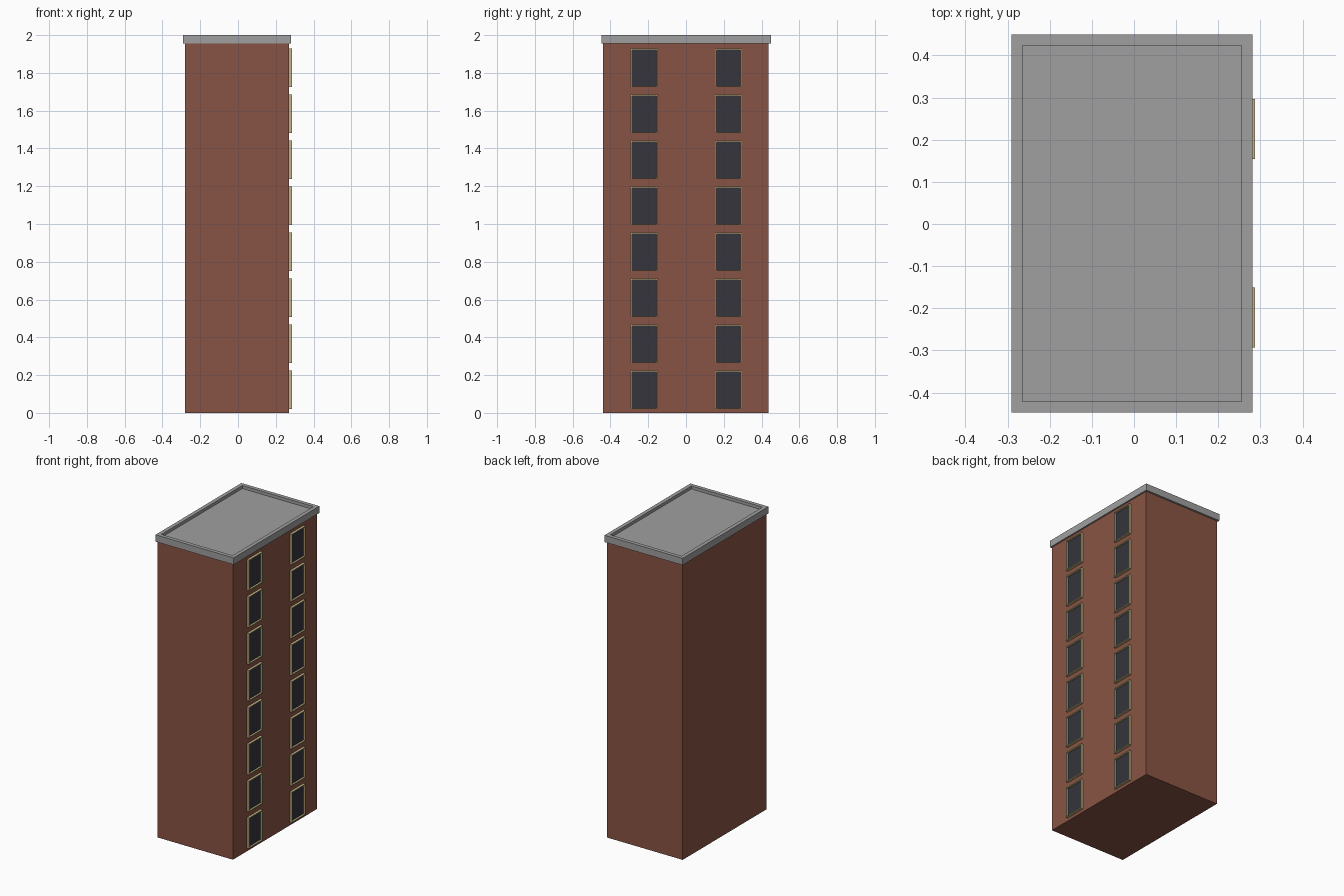
import bpy, bmesh
from mathutils import Vector

if "Cube" in bpy.data.objects:
    bpy.data.objects.remove(bpy.data.objects["Cube"])


def material(name, rgb):
    m = bpy.data.materials.new(name)
    m.diffuse_color = (*rgb, 1)
    m.use_nodes = True
    m.node_tree.nodes["Principled BSDF"].inputs["Base Color"].default_value = m.diffuse_color
    return m


brick = material("brick red", (0.25, 0.088, 0.058))
concrete = material("roof grey", (0.35, 0.35, 0.35))
trim = material("cream trim", (0.56, 0.47, 0.24))
glass = material("dark glass", (0.036, 0.035, 0.045))


def add_box(bm, lo, hi):
    """Add a box from two corners and return its faces."""
    lo, hi = Vector(lo), Vector(hi)
    verts = bmesh.ops.create_cube(bm, size=1)["verts"]
    for v in verts:
        v.co = Vector([(lo[i] + hi[i]) / 2 + v.co[i] * (hi[i] - lo[i]) for i in range(3)])
    return list({f for v in verts for f in v.link_faces})


def recess(bm, faces, direction, rim, depth, index=0):
    """Inset the face pointing in a direction and push it inwards."""
    d = Vector(direction)
    bm.normal_update()
    face = max(faces, key=lambda f: f.normal.dot(d))
    bmesh.ops.inset_region(bm, faces=[face], thickness=rim)
    inner = bmesh.ops.extrude_discrete_faces(bm, faces=[face])["faces"][0]
    for v in inner.verts:
        v.co -= d * depth
    inner.material_index = index


def finish(bm, name, mats):
    mesh = bpy.data.meshes.new(name)
    bm.normal_update()
    bm.to_mesh(mesh)
    bm.free()
    for m in mats:
        mesh.materials.append(m)
    bpy.context.collection.objects.link(bpy.data.objects.new(name, mesh))


# Brick tower block
bm = bmesh.new()
add_box(bm, (-0.281, -0.44, 0), (0.271, 0.436, 1.957))
finish(bm, "tower_walls", [brick])

# Roof slab with a sunken deck behind a low rim
bm = bmesh.new()
faces = add_box(bm, (-0.29, -0.447, 1.955), (0.281, 0.449, 2.0))
recess(bm, faces, (0, 0, 1), 0.036, 0.02)
finish(bm, "roof_slab", [concrete])

# Two columns of eight windows on the right side
for side, y in (("front", -0.222), ("back", 0.225)):
    for floor in range(8):
        z = 0.122 + floor * 0.2435
        bm = bmesh.new()
        faces = add_box(bm, (0.268, y - 0.071, z - 0.102), (0.287, y + 0.071, z + 0.102))
        recess(bm, faces, (1, 0, 0), 0.009, 0.012, 1)
        finish(bm, f"window_{side}_{floor + 1}", [trim, glass])
